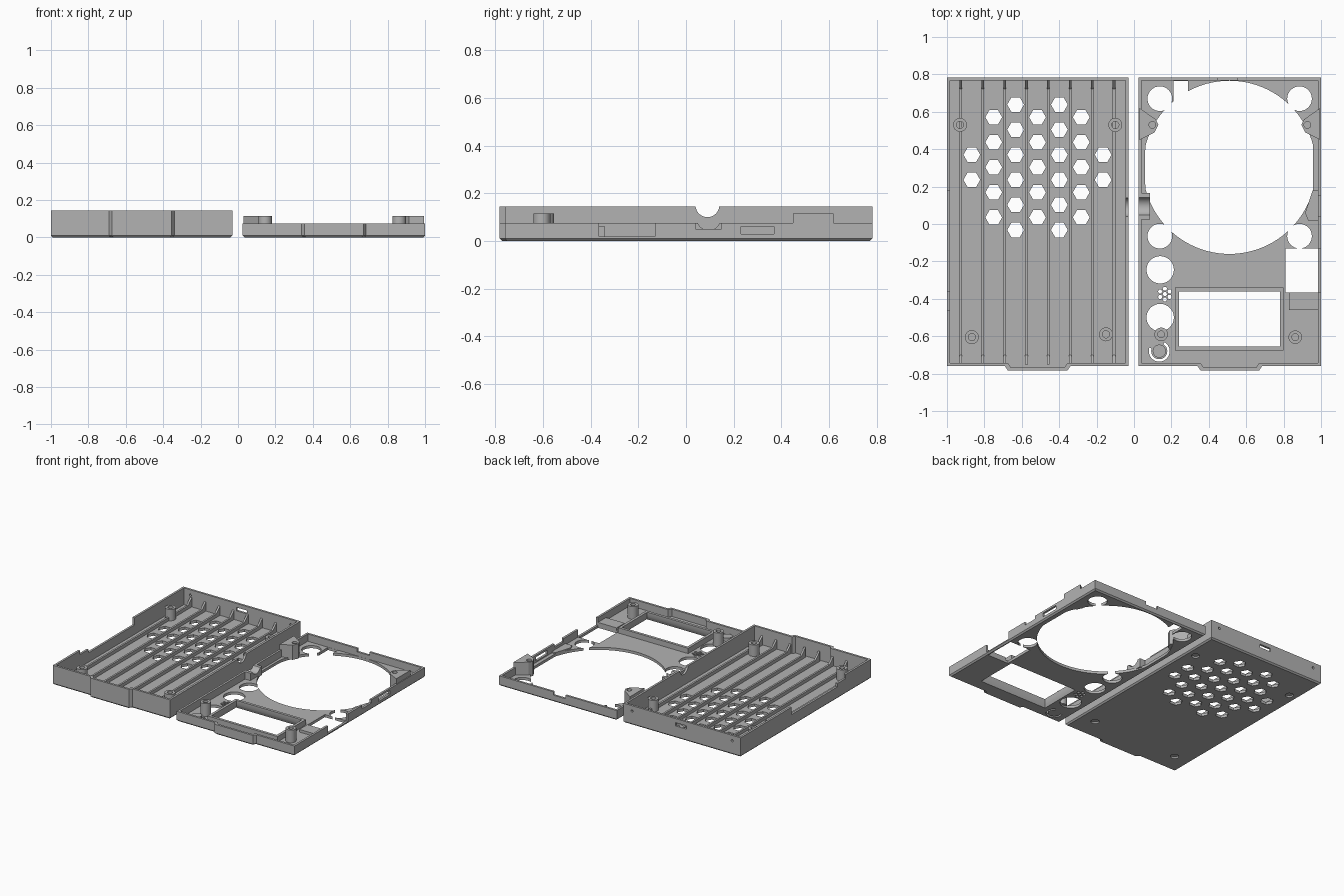
import bpy, bmesh
from math import cos, sin, pi, radians

if "Cube" in bpy.data.objects:
    bpy.data.objects.remove(bpy.data.objects["Cube"])

GREY = bpy.data.materials.new("grey plastic")
GREY.use_nodes = True
GREY.diffuse_color = (0.45, 0.45, 0.45, 1)
GREY.node_tree.nodes["Principled BSDF"].inputs["Base Color"].default_value = (0.45, 0.45, 0.45, 1)

BACK, FRONT, BULGE = 0.782, -0.76, -0.782
WALL, FLOOR = 0.016, 0.02


# Helpers: every solid is a list of rings, each ring a list of 3D points
def circle(x, y, r, n=32, start=0):
    return [(x + r * cos(start + 2 * pi * i / n), y + r * sin(start + 2 * pi * i / n)) for i in range(n)]


def rect(x0, x1, y0, y1, grow=0):
    return [(x0 - grow, y0 - grow), (x1 + grow, y0 - grow), (x1 + grow, y1 + grow), (x0 - grow, y1 + grow)]


def at(pts, z):
    return [(x, y, z) for x, y in pts]


def prism(pts, z0, z1):
    return [at(pts, z0), at(pts, z1)]


def box(x0, x1, y0, y1, z0, z1):
    return prism(rect(x0, x1, y0, y1), z0, z1)


def along_x(pts_yz, x0, x1):
    return [[(x, y, z) for y, z in pts_yz] for x in (x0, x1)]


def along_y(pts_xz, y0, y1):
    return [[(x, y, z) for x, z in pts_xz] for y in (y0, y1)]


def build(name, solids):
    bm = bmesh.new()
    for rings in solids:
        loops = [[bm.verts.new(p) for p in ring] for ring in rings]
        n = len(loops[0])
        for a, b in zip(loops, loops[1:]):
            for i in range(n):
                bm.faces.new((a[i], a[(i + 1) % n], b[(i + 1) % n], b[i]))
        bm.faces.new(loops[0][::-1])
        bm.faces.new(loops[-1])
    bmesh.ops.recalc_face_normals(bm, faces=bm.faces)
    mesh = bpy.data.meshes.new(name)
    bm.to_mesh(mesh)
    bm.free()
    mesh.materials.append(GREY)
    obj = bpy.data.objects.new(name, mesh)
    bpy.context.collection.objects.link(obj)
    return obj


def cut(obj, solids):
    cutter = build("cutter", solids)
    cutter.hide_render = True
    mod = obj.modifiers.new("cut", "BOOLEAN")
    mod.operation, mod.solver, mod.object = "DIFFERENCE", "EXACT", cutter
    deps = bpy.context.evaluated_depsgraph_get()
    mesh = bpy.data.meshes.new_from_object(obj.evaluated_get(deps))
    obj.modifiers.clear()
    obj.data = mesh
    bpy.data.objects.remove(cutter)


def outline(x0, x1, bx0, bx1, off):
    s = 0.015
    return [(x0 + off, FRONT + off), (bx0 + off, FRONT + off), (bx0 + s + off, BULGE + off),
            (bx1 - s - off, BULGE + off), (bx1 - off, FRONT + off), (x1 - off, FRONT + off),
            (x1 - off, BACK - off), (x0 + off, BACK - off)]


def tray(name, x0, x1, bx0, bx1, height):
    shape = lambda off: outline(x0, x1, bx0, bx1, off)
    obj = build(name, [[at(shape(0.01), 0), at(shape(0), 0.01), at(shape(0), height)]])
    cut(obj, [prism(shape(WALL), FLOOR, height + 0.1)])
    return obj


def post(name, x, y, top, z0, r=0.037, bore=0.019):
    return build(name, [[at(circle(x, y, r), z0), at(circle(x, y, r), top),
                         at(circle(x, y, bore), top), at(circle(x, y, bore), z0 + 0.02)]])


# Deep tray with hexagonal vents
deep = tray("deep_tray", -1, -0.03, -0.69, -0.34, 0.145)
vents = []
for col, n in enumerate((2, 5, 6, 5, 6, 5, 2)):
    for row in range(n):
        vents.append(prism(circle(-0.867 + 0.117 * col, 0.303 + 0.134 * (row - (n - 1) / 2), 0.045, 6), -0.1, 0.1))
cut(deep, vents)

# Screw posts with recesses underneath
deep_posts = [(-0.93, 0.53), (-0.10, 0.53), (-0.867, -0.605), (-0.15, -0.59)]
cut(deep, [prism(circle(x, y, 0.028), -0.1, 0.03) for x, y in deep_posts])
for i, (x, y) in enumerate(deep_posts):
    post(f"deep_post_{i + 1}", x, y, 0.105, 0.012)

# Wall openings: cable notch, back slot, pin holes and stepped side
cut(deep, [
    along_x(circle(0.09, 0.15, 0.05), -0.08, 0),
    along_y(rect(-0.55, -0.46, 0.09, 0.115), 0.7, 0.9),
    along_y(circle(-0.93, 0.105, 0.009, 12), 0.7, 0.9),
    along_y(circle(-0.1, 0.105, 0.009, 12), 0.7, 0.9),
    along_x([(-0.46, 0.2), (-0.46, 0.115), (-0.36, 0.115), (-0.36, 0.09), (0.18, 0.09), (0.18, 0.2)], -1.1, -0.96),
])

# Stiffening ribs with ramps at both walls
y0, y1 = FRONT + 0.01, BACK - 0.01
rib = [(y0, 0.015), (y1, 0.015), (y1, 0.095), (y1 - 0.05, 0.045), (y0 + 0.05, 0.045), (y0, 0.095)]
build("floor_ribs", [along_x(rib, x - 0.007, x + 0.007) for x in [-0.926 + 0.117 * i for i in range(8)]])

# Shallow tray with the large round opening
shallow = tray("shallow_tray", 0.025, 1, 0.34, 0.685, 0.075)
fan = [(min(max(x, 0.06), 0.957), y) for x, y in circle(0.51, 0.303, 0.463, 96)]
cut(shallow, [prism(fan, -0.1, 0.06)])
cut(shallow, [prism(circle(x, y, 0.066), -0.1, 0.06) for x in (0.138, 0.885) for y in (0.67, -0.065)])
cut(shallow, [box(0.21, 0.29, 0.6, 0.765, -0.1, 0.06)])

# Round holes, small grille and button slot
button = (0.135, -0.68)
arc = [radians(a) for a in range(-200, 61, 10)]
slot = [(button[0] + r * cos(a), button[1] + r * sin(a))
        for r, angles in ((0.056, arc), (0.043, arc[::-1])) for a in angles]
grille = [(0.165, -0.375)] + circle(0.165, -0.375, 0.029, 6, pi / 6)
cut(shallow, [prism(circle(0.14, y, 0.073, 48), -0.1, 0.06) for y in (-0.245, -0.5)]
    + [prism(circle(x, y, 0.012, 6), -0.1, 0.06) for x, y in grille] + [prism(slot, -0.1, 0.06)])
build("button", [prism(circle(*button, 0.035), 0.01, 0.045)])

# Socket opening and wall notches
cut(shallow, [box(0.81, 0.983, -0.365, -0.13, -0.1, 0.2)])
cut(shallow, [
    box(0.95, 1.1, -0.365, -0.13, 0.018, 0.2),
    box(0.95, 1.1, 0.04, 0.15, 0.05, 0.2),
    box(0.95, 1.1, 0.23, 0.37, 0.03, 0.06),
    box(0.45, 0.55, 0.7, 0.9, 0.05, 0.2),
])
build("socket_ledge", [box(0.83, 0.99, -0.46, -0.365, 0.01, 0.04)])

# Screen window with a raised frame and a sloped outer edge
window = (0.24, 0.78, -0.655, -0.36)
opening = [at(rect(*window, 0.016), -0.01), at(rect(*window), 0.03), at(rect(*window), 0.2)]
frame = build("screen_frame", [prism(rect(*window, 0.02), 0.012, 0.06)])
for part in (shallow, frame):
    cut(part, [opening])

# Cable trough
trough = build("cable_trough", [box(0.03, 0.085, 0.025, 0.165, 0.01, 0.075)])
for part in (shallow, trough):
    cut(part, [along_x(circle(0.095, 0.095, 0.05), -0.01, 0.1)])

# Side tabs pointing into the round opening
build("side_tab", [prism([(0.99, 0.02), (0.99, 0.18), (0.955, 0.18), (0.915, 0.06), (0.93, 0.02)], 0.002, 0.03)])

# Front screw posts and wedge blocks for the back screws
for side, x, y in (("left", 0.862, -0.605), ("right", 0.145, -0.59)):
    post(f"front_post_{side}", x, y, 0.115, 0.012, 0.036, 0.018)
for side, wall, d in (("right", 0.03, 1), ("left", 0.995, -1)):
    wedge = [(wall, 0.45), (wall + 0.08 * d, 0.49), (wall + 0.1 * d, 0.53), (wall + 0.085 * d, 0.56), (wall, 0.62)]
    block = build(f"wedge_block_{side}", [prism(wedge, 0.005, 0.115)])
    cut(block, [prism(circle(wall + 0.068 * d, 0.53, 0.018, 24), 0.04, 0.2)])

# Smooth the round parts, keep edges sharp
bpy.ops.object.select_all(action="DESELECT")
for obj in bpy.context.collection.objects:
    if obj.type == "MESH" and GREY.name in obj.data.materials:
        obj.select_set(True)
        bpy.context.view_layer.objects.active = obj
bpy.ops.object.shade_smooth_by_angle(angle=radians(25))
